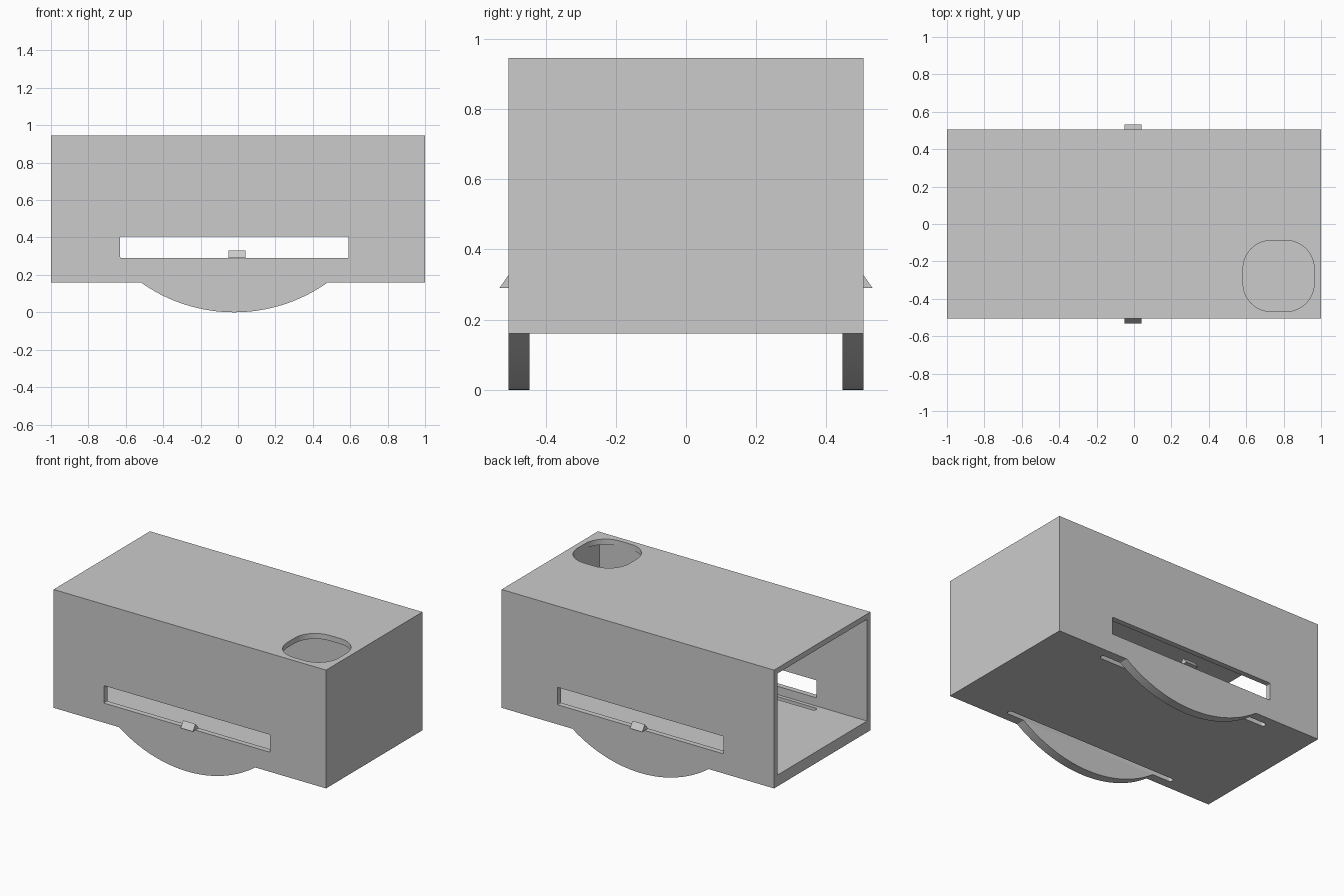
import bpy, bmesh, math
from mathutils import Vector

cube = bpy.data.objects.get("Cube")
if cube:
    bpy.data.objects.remove(cube, do_unlink=True)

grey = bpy.data.materials.new("light grey")
grey.use_nodes = True
colour = (0.6, 0.6, 0.6, 1)
grey.diffuse_color = colour
grey.node_tree.nodes["Principled BSDF"].inputs["Base Color"].default_value = colour

HALF_Y, BOTTOM, TOP = 0.505, 0.16, 0.945
WALL, FLOOR = 0.036, 0.075
MID = -0.02  # centre of the slots and rockers along x


def prism(name, points, direction):
    """Solid made by extruding a closed outline along a direction."""
    bm = bmesh.new()
    face = bm.faces.new([bm.verts.new(p) for p in points])
    moved = bmesh.ops.extrude_face_region(bm, geom=[face])["geom"]
    bmesh.ops.translate(bm, vec=Vector(direction),
                        verts=[g for g in moved if isinstance(g, bmesh.types.BMVert)])
    bmesh.ops.recalc_face_normals(bm, faces=bm.faces)
    mesh = bpy.data.meshes.new(name)
    bm.to_mesh(mesh)
    bm.free()
    mesh.materials.append(grey)
    obj = bpy.data.objects.new(name, mesh)
    bpy.context.collection.objects.link(obj)
    return obj


def box(name, low, high):
    (x0, y0, z0), (x1, y1, z1) = low, high
    return prism(name, [(x0, y0, z0), (x1, y0, z0), (x1, y1, z0), (x0, y1, z0)],
                 (0, 0, z1 - z0))


def rounded(cx, cy, half_x, half_y, radius, steps=10):
    """Outline of a rectangle with round corners."""
    points = []
    for quarter, (sx, sy) in enumerate([(1, 1), (-1, 1), (-1, -1), (1, -1)]):
        for i in range(steps + 1):
            a = (quarter + i / steps) * math.pi / 2
            p = (cx + sx * (half_x - radius) + radius * math.cos(a),
                 cy + sy * (half_y - radius) + radius * math.sin(a))
            points.append(p)
    return points


def cut(target, cutter):
    mod = target.modifiers.new("cut", 'BOOLEAN')
    mod.operation, mod.solver, mod.object = 'DIFFERENCE', 'EXACT', cutter
    bpy.context.view_layer.update()
    graph = bpy.context.evaluated_depsgraph_get()
    result = bpy.data.meshes.new_from_object(target.evaluated_get(graph))
    target.modifiers.clear()
    target.data = result
    bpy.data.objects.remove(cutter, do_unlink=True)


# Housing: hollow box, open at the -x end
housing = box("housing", (-1, -HALF_Y, BOTTOM), (1, HALF_Y, TOP))
inner = HALF_Y - WALL
cut(housing, box("cavity", (-1.2, -inner, BOTTOM + FLOOR), (1 - WALL, inner, TOP - WALL)))

# Long window through both side walls
window = [(x, -1, z) for x, z in rounded(MID, 0.348, 0.61, 0.058, 0.006, 3)]
cut(housing, prism("window_cutter", window, (0, 2, 0)))

# Round opening in the top
opening = [(x, y, TOP - 0.1) for x, y in rounded(0.773, -0.278, 0.19, 0.19, 0.15)]
cut(housing, prism("opening_cutter", opening, (0, 0, 0.3)))

# Narrow floor slots just inside the rockers
for side in (-1, 1):
    slot = [(x, y, BOTTOM - 0.1) for x, y in rounded(MID, side * 0.428, 0.635, 0.017, 0.0165, 5)]
    cut(housing, prism("slot_cutter", slot, (0, 0, 0.25)))

# Curved rockers and wedge catches, one of each per side
CHORD, SAG = 0.5, BOTTOM
radius = (CHORD ** 2 + SAG ** 2) / (2 * SAG)
sweep = math.asin(CHORD / radius)
STEPS = 40
for side, label in ((-1, "front"), (1, "back")):
    arc = []
    for i in range(STEPS + 1):
        a = sweep * (2 * i / STEPS - 1)
        arc.append((MID + radius * math.sin(a), side * HALF_Y, radius * (1 - math.cos(a))))
    prism(label + "_rocker", arc, (0, -side * 0.06, 0))
    wedge = [(-0.05, side * y, z) for y, z in ((0.531, 0.29), (0.503, 0.33), (0.468, 0.29))]
    prism(label + "_catch", wedge, (0.09, 0, 0))

# Smooth the round parts, keep corners sharp
bpy.ops.object.select_all(action='DESELECT')
for obj in bpy.context.collection.objects:
    if obj.type == 'MESH' and obj.data.materials and obj.data.materials[0] == grey:
        obj.select_set(True)
        bpy.context.view_layer.objects.active = obj
bpy.ops.object.shade_smooth_by_angle(angle=math.radians(30))
